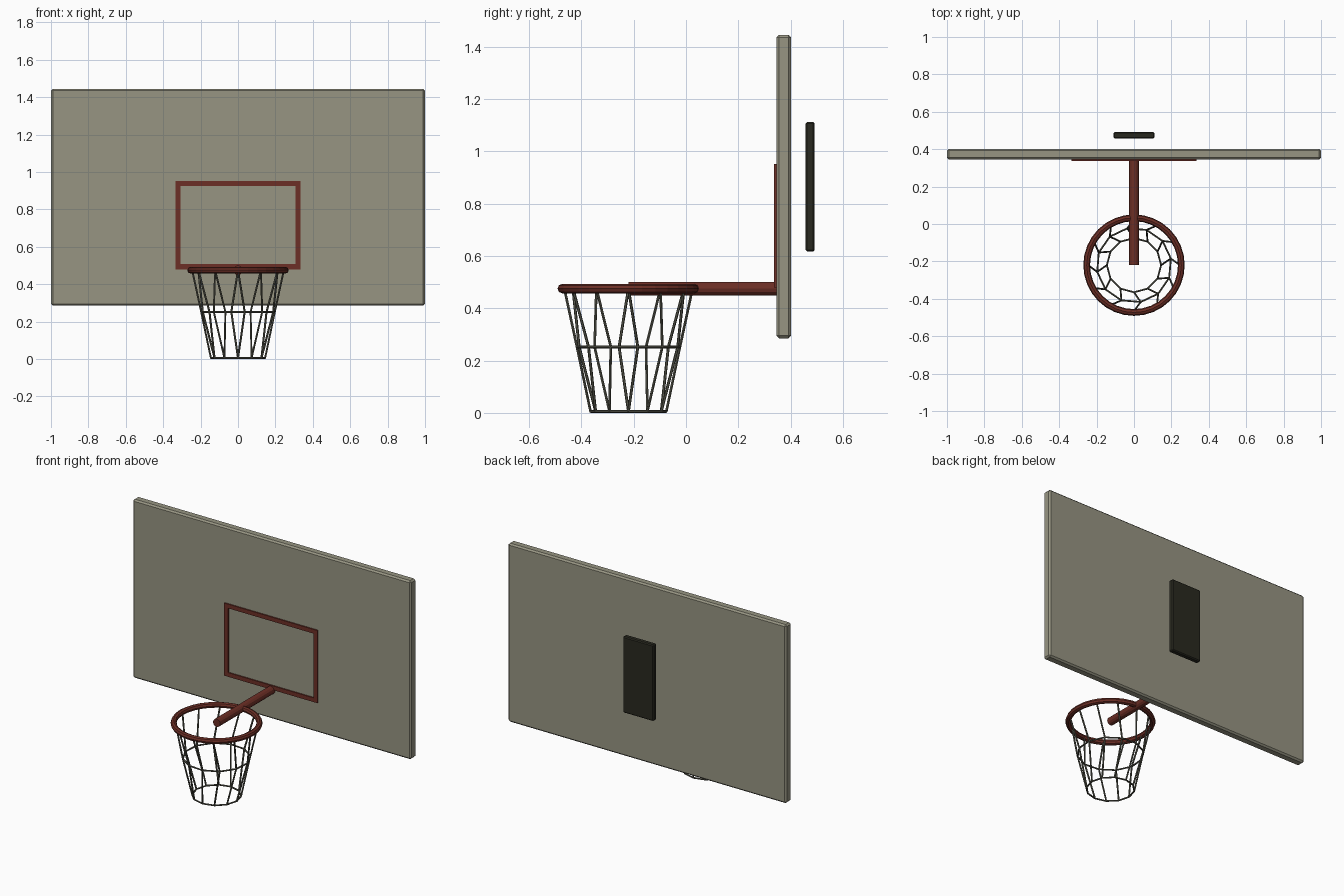
import bpy
import bmesh
import math
from mathutils import Vector

if "Cube" in bpy.data.objects:
    bpy.data.objects.remove(bpy.data.objects["Cube"])

CY, RIM_Z = -0.22, 0.475   # hoop centre


def material(name, rgb):
    m = bpy.data.materials.new(name)
    m.diffuse_color = (*rgb, 1)
    m.use_nodes = True
    m.node_tree.nodes["Principled BSDF"].inputs["Base Color"].default_value = m.diffuse_color
    return m


STONE = material("grey_olive", (0.31, 0.30, 0.225))
RED = material("dark_red", (0.15, 0.028, 0.019))
CORD = material("net_grey", (0.10, 0.10, 0.075))
DARK = material("near_black", (0.022, 0.022, 0.014))


def finish(bm, name, mat):
    bmesh.ops.recalc_face_normals(bm, faces=bm.faces)
    me = bpy.data.meshes.new(name)
    bm.to_mesh(me)
    bm.free()
    me.materials.append(mat)
    ob = bpy.data.objects.new(name, me)
    bpy.context.collection.objects.link(ob)
    return ob


def add_box(bm, lo, hi):
    vs = bmesh.ops.create_cube(bm, size=1)["verts"]
    for v in vs:
        v.co = Vector([lo[i] + (v.co[i] + 0.5) * (hi[i] - lo[i]) for i in range(3)])


def box(name, lo, hi, mat, bevel):
    bm = bmesh.new()
    add_box(bm, lo, hi)
    ob = finish(bm, name, mat)
    mod = ob.modifiers.new("bevel", "BEVEL")
    mod.width, mod.segments = bevel, 1


def add_rod(bm, a, b, r, sides):
    d = b - a
    vs = bmesh.ops.create_cone(bm, cap_ends=True, segments=sides, radius1=r,
                               radius2=r, depth=d.length)["verts"]
    rot = d.to_track_quat("Z", "Y")
    for v in vs:
        v.co = rot @ v.co + (a + b) / 2


# Backboard and rear mounting plate
box("backboard", (-1, 0.345, 0.285), (1, 0.402, 1.445), STONE, 0.01)
box("rear_plate", (-0.11, 0.457, 0.617), (0.11, 0.492, 1.112), DARK, 0.006)

# Painted target rectangle
bm = bmesh.new()
X, Z0, Z1, T, Y0, Y1 = 0.335, 0.48, 0.952, 0.027, 0.337, 0.3455
for lo, hi in (((-X, Z0), (X, Z0 + T)), ((-X, Z1 - T), (X, Z1)),
               ((-X, Z0 + T), (-X + T, Z1 - T)), ((X - T, Z0 + T), (X, Z1 - T))):
    add_box(bm, (lo[0], Y0, lo[1]), (hi[0], Y1, hi[1]))
finish(bm, "target_frame", RED)

# Support arm reaching the hoop centre
bm = bmesh.new()
add_rod(bm, Vector((0, CY, RIM_Z)), Vector((0, 0.346, RIM_Z)), 0.026, 12)
finish(bm, "support_arm", RED)

# Rim
bpy.ops.mesh.primitive_torus_add(location=(0, CY, RIM_Z), major_radius=0.253,
                                 minor_radius=0.018, major_segments=32, minor_segments=8)
rim = bpy.context.object
rim.name = "rim"
rim.data.materials.append(RED)


# Net: twelve kinked cords tied by two hoops of cord
def net_point(i, r, z, twist=0):
    a = i * math.tau / 12 + twist
    return Vector((r * math.cos(a), CY + r * math.sin(a), z))


bm = bmesh.new()
for i in range(12):
    top = net_point(i, 0.245, RIM_Z)
    mid = net_point(i, 0.2, 0.252, 0.18)
    low = net_point(i, 0.145, 0.006)
    for a, b in ((top, mid), (mid, low),
                 (mid, net_point(i + 1, 0.2, 0.252, 0.18)),
                 (low, net_point(i + 1, 0.145, 0.006))):
        add_rod(bm, a, b, 0.0055, 6)
finish(bm, "net", CORD)
